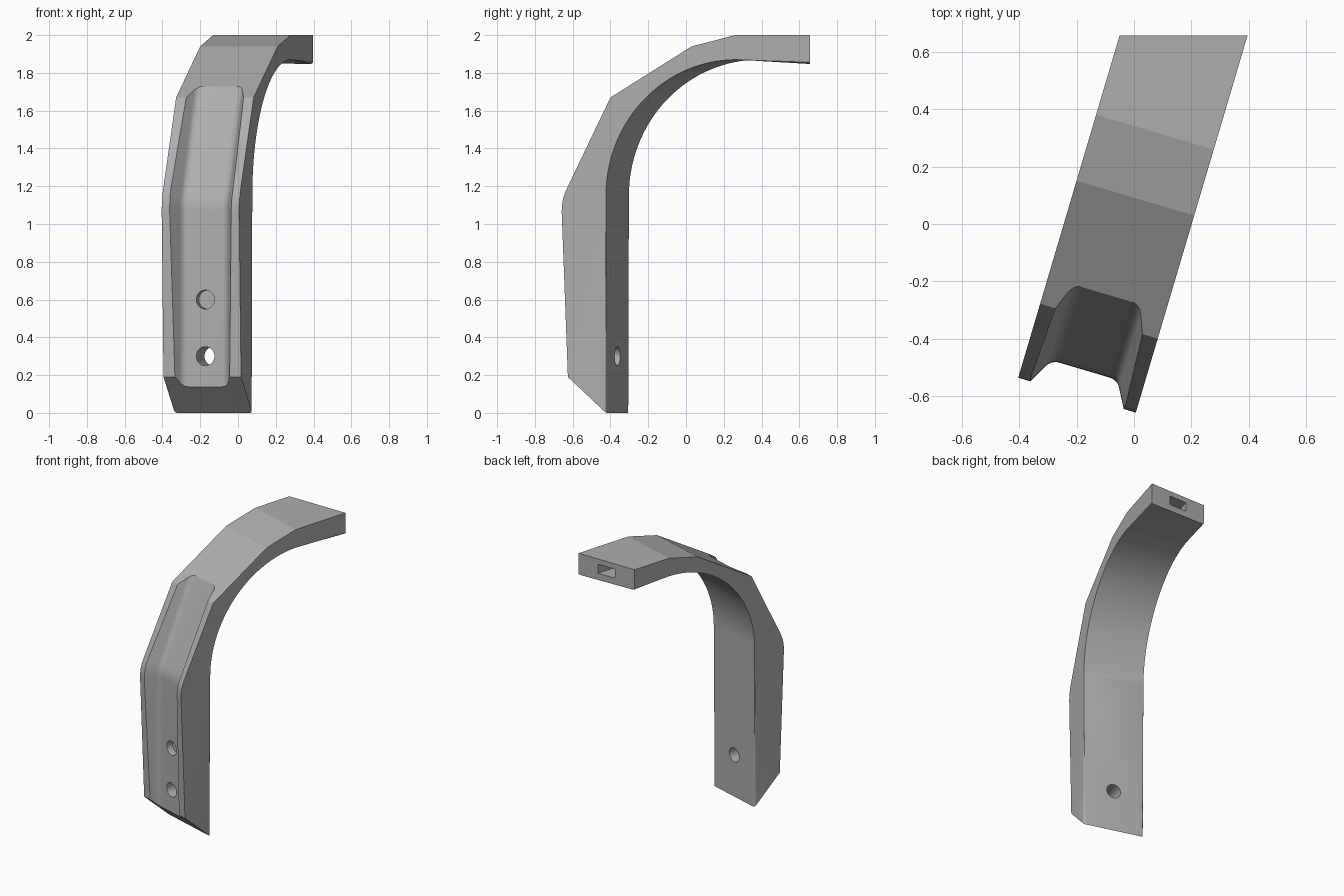
import bpy, bmesh, math
from mathutils import Matrix, Vector

if "Cube" in bpy.data.objects:
    bpy.data.objects.remove(bpy.data.objects["Cube"])

YAW = math.radians(-16.5)      # whole part is turned about z
HALF = 0.214                   # half width of the arm
TURN = Matrix.Rotation(YAW, 4, 'Z') @ Matrix.Translation((-0.021, 0, 0))

steel = bpy.data.materials.new("grey steel")
steel.diffuse_color = (0.42, 0.42, 0.42, 1)
steel.use_nodes = True
steel.node_tree.nodes["Principled BSDF"].inputs["Base Color"].default_value = steel.diffuse_color


def rounded(a, corner, b, n=6):
    """Soft bend from a to b pulled towards the corner."""
    a, corner, b = Vector(a), Vector(corner), Vector(b)
    return [tuple(a * (1 - t) ** 2 + corner * 2 * t * (1 - t) + b * t * t)
            for t in (i / n for i in range(n + 1))]


def add_object(name, bm):
    bmesh.ops.recalc_face_normals(bm, faces=bm.faces)
    mesh = bpy.data.meshes.new(name)
    bm.to_mesh(mesh)
    bm.free()
    obj = bpy.data.objects.new(name, mesh)
    bpy.context.collection.objects.link(obj)
    return obj


def loft(sections):
    """Closed solid through equal-length rings of points."""
    bm = bmesh.new()
    rings = [[bm.verts.new(p) for p in s] for s in sections]
    n = len(rings[0])
    for r, s in zip(rings, rings[1:]):
        for i in range(n):
            j = (i + 1) % n
            bm.faces.new((r[i], r[j], s[j], s[i]))
    bm.faces.new(rings[0])
    bm.faces.new(rings[-1])
    return bm


# Arm: side profile (depth, height) extruded across the width
outer = [(-0.595, 0.19)] + rounded((-0.629, 1.06), (-0.631, 1.125), (-0.602, 1.185))
outer += [(-0.36, 1.67), (0.088, 1.94), (0.328, 2.0), (0.95, 2.0)]
R, N = 0.72, 32
inner = [(0.95, 1.835)]
inner += [(-0.385 + R - R * math.sin(t), 1.15 + R * math.cos(t))
          for t in (math.pi / 2 * i / N for i in range(N + 1))]
inner += [(-0.385, 0.0)]
bm = loft([[(u, v, z) for v, z in outer + inner] for u in (-HALF, HALF)])
back = set((round(v, 4), round(z, 4)) for v, z in inner)
on_back = lambda p: (round(p.co.y, 4), round(p.co.z, 4)) in back
edges = [e for e in bm.edges if abs(e.verts[0].co.x - e.verts[1].co.x) < 1e-5
         and all(on_back(p) for p in e.verts)]
# Soft edges along the inner curve
bmesh.ops.bevel(bm, geom=edges, offset=0.014, segments=8, profile=0.5, affect='EDGES')
# Slanted end cut, square to the y axis
end = TURN.inverted() @ Vector((0, 0.657, 0))
normal = (TURN.inverted().to_3x3() @ Vector((0, 1, 0))).normalized()
cut = bmesh.ops.bisect_plane(bm, geom=bm.verts[:] + bm.edges[:] + bm.faces[:],
                             plane_co=end, plane_no=normal, clear_outer=True)
bmesh.ops.contextual_create(bm, geom=[e for e in cut['geom_cut'] if isinstance(e, bmesh.types.BMEdge)])
arm = add_object("bracket_arm", bm)

# Front channel cutter: tapered section with rounded floor corners
floor = [(-0.538, -0.1)] + rounded((-0.537, 1.07), (-0.537, 1.12), (-0.513, 1.17))
floor += [(-0.263, 1.728), (-0.177, 1.92)]
side = [(0.283, -0.3)] + rounded((0.134, -0.026), (0.12, 0.0), (0.09, 0.0), 6)
section = side + [(-u, d) for u, d in reversed(side)]
channel = add_object("channel_cutter", loft([[(u, v + d, z) for u, d in section] for v, z in floor]))


# Bolt holes: lower goes through, upper is blind
def hole_cutter(name, z, v0, v1):
    h = bmesh.new()
    bmesh.ops.create_cone(h, cap_ends=True, segments=40, radius1=0.05, radius2=0.05, depth=v1 - v0,
                          matrix=Matrix.Translation((0, (v0 + v1) / 2, z)) @ Matrix.Rotation(math.pi / 2, 4, 'X'))
    return add_object(name, h)


holes = [hole_cutter("through_hole_cutter", 0.30, -0.8, -0.2),
         hole_cutter("blind_hole_cutter", 0.60, -0.8, -0.49)]

# Rectangular socket in the end face
b = bmesh.new()
bmesh.ops.create_cube(b, size=1, matrix=Matrix.Translation((0, 0.65, 1.93)) @ Matrix.Diagonal((0.13, 0.6, 0.065, 1)))
socket = add_object("socket_cutter", b)


def subtract(target, cutter):
    mod = target.modifiers.new("cut", 'BOOLEAN')
    mod.operation, mod.solver, mod.object = 'DIFFERENCE', 'EXACT', cutter
    deps = bpy.context.evaluated_depsgraph_get()
    mesh = bpy.data.meshes.new_from_object(target.evaluated_get(deps))
    target.modifiers.clear()
    target.data = mesh
    bpy.data.objects.remove(cutter)


subtract(arm, channel)

# Soften the rib crests beside the channel
bm = bmesh.new()
bm.from_mesh(arm.data)
crest = [e for e in bm.edges if len(e.link_faces) == 2
         and all(0.13 < abs(p.co.x) < 0.2 and p.co.y < -0.35 for p in e.verts)
         and abs(e.verts[0].co.z - e.verts[1].co.z) > 0.005
         and e.calc_face_angle() > 0.5]
bmesh.ops.bevel(bm, geom=crest, offset=0.014, segments=6, profile=0.5, affect='EDGES', clamp_overlap=True)
bm.to_mesh(arm.data)
bm.free()

for cutter in holes + [socket]:
    subtract(arm, cutter)

# Place, colour and shade
arm.data.transform(TURN)
arm.data.materials.clear()
arm.data.materials.append(steel)
for p in arm.data.polygons:
    p.material_index = 0
bpy.context.view_layer.objects.active = arm
arm.select_set(True)
bpy.ops.object.shade_smooth_by_angle(angle=math.radians(13.5))
